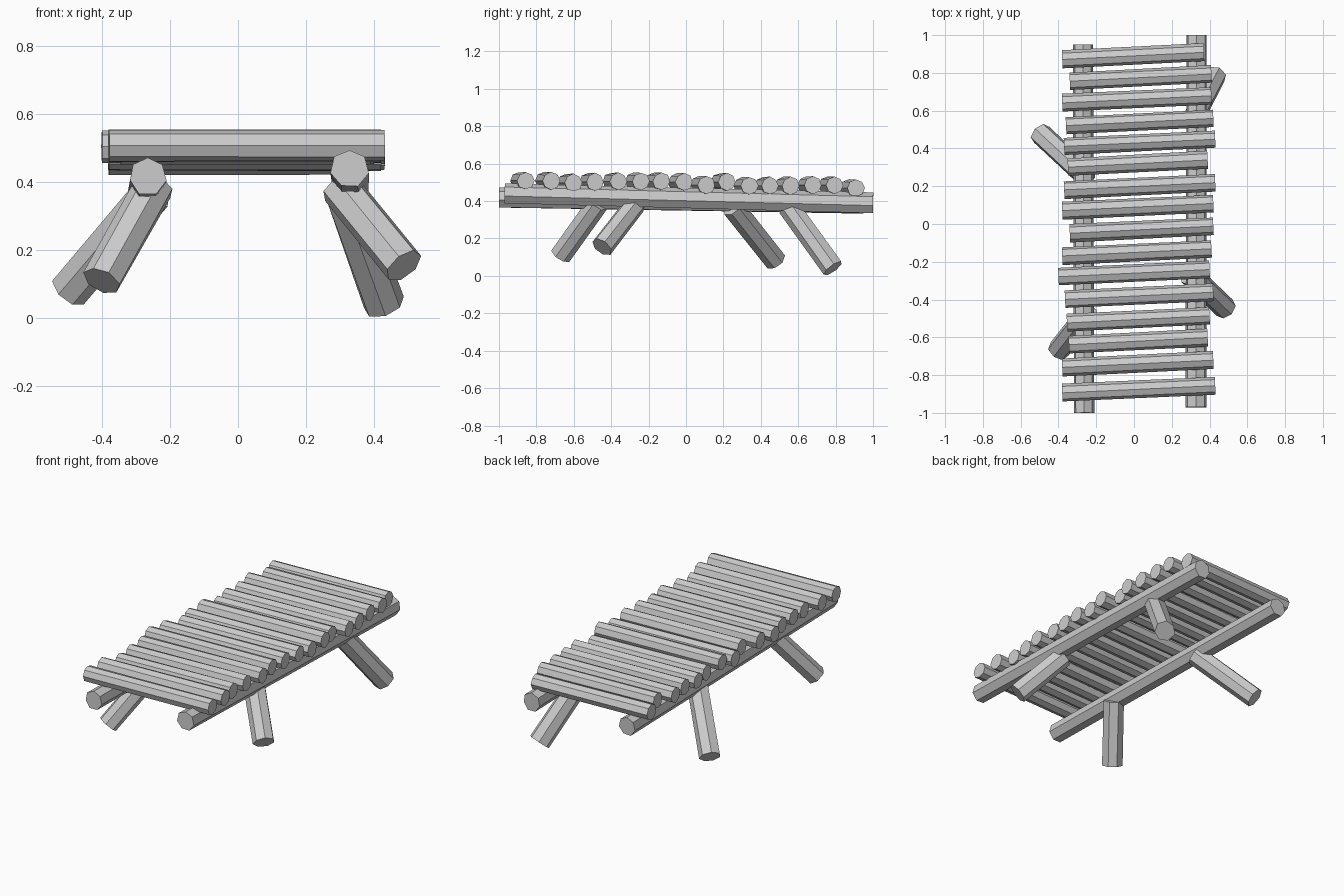
import bpy, bmesh, random
from mathutils import Vector

random.seed(4)


def log(name, a, b, radius, sides=7, rough=0.05):
    """Low-poly log running from a to b, with slightly uneven facets."""
    a, b = Vector(a), Vector(b)
    axis = b - a
    bm = bmesh.new()
    bmesh.ops.create_cone(bm, cap_ends=True, segments=sides, radius1=radius,
                          radius2=radius, depth=axis.length)
    for v in bm.verts:
        s = 1 + random.uniform(-rough, rough)
        v.co.x *= s
        v.co.y *= s
    mesh = bpy.data.meshes.new(name)
    bm.to_mesh(mesh)
    bm.free()
    ob = bpy.data.objects.new(name, mesh)
    ob.rotation_mode = 'QUATERNION'
    ob.rotation_quaternion = axis.to_track_quat('Z', 'Y')
    ob.location = (a + b) / 2
    bpy.context.collection.objects.link(ob)
    return ob


# Two long side rails
log("left_rail", (-0.265, -1.0, 0.418), (-0.27, 0.95, 0.385), 0.056)
log("right_rail", (0.328, -0.97, 0.44), (0.332, 1.0, 0.388), 0.056)

# Cross slats: left x, right x, y at the middle, z
slats = [
    (-0.38, 0.37, 0.89, 0.470), (-0.34, 0.41, 0.775, 0.485),
    (-0.38, 0.41, 0.66, 0.485), (-0.36, 0.42, 0.54, 0.482),
    (-0.37, 0.43, 0.43, 0.482), (-0.35, 0.39, 0.32, 0.482),
    (-0.37, 0.43, 0.20, 0.502), (-0.38, 0.42, 0.09, 0.486),
    (-0.34, 0.42, -0.03, 0.502), (-0.38, 0.41, -0.15, 0.505),
    (-0.40, 0.40, -0.26, 0.505), (-0.365, 0.42, -0.38, 0.505),
    (-0.355, 0.40, -0.505, 0.503), (-0.345, 0.39, -0.62, 0.498),
    (-0.38, 0.42, -0.74, 0.508), (-0.38, 0.43, -0.875, 0.509),
]
for i, (x0, x1, y, z) in enumerate(slats):
    log(f"slat_{i + 1}", (x0, y - 0.019, z), (x1, y + 0.019, z), 0.047, 8)

# Splayed legs
log("front_left_leg", (-0.245, -0.47, 0.39), (-0.40, -0.67, 0.11), 0.058)
log("front_right_leg", (0.30, -0.27, 0.385), (0.487, -0.45, 0.155), 0.06)
log("back_left_leg", (-0.25, 0.25, 0.37), (-0.495, 0.478, 0.08), 0.06)
log("back_right_leg", (0.31, 0.55, 0.37), (0.43, 0.785, 0.04), 0.06)
